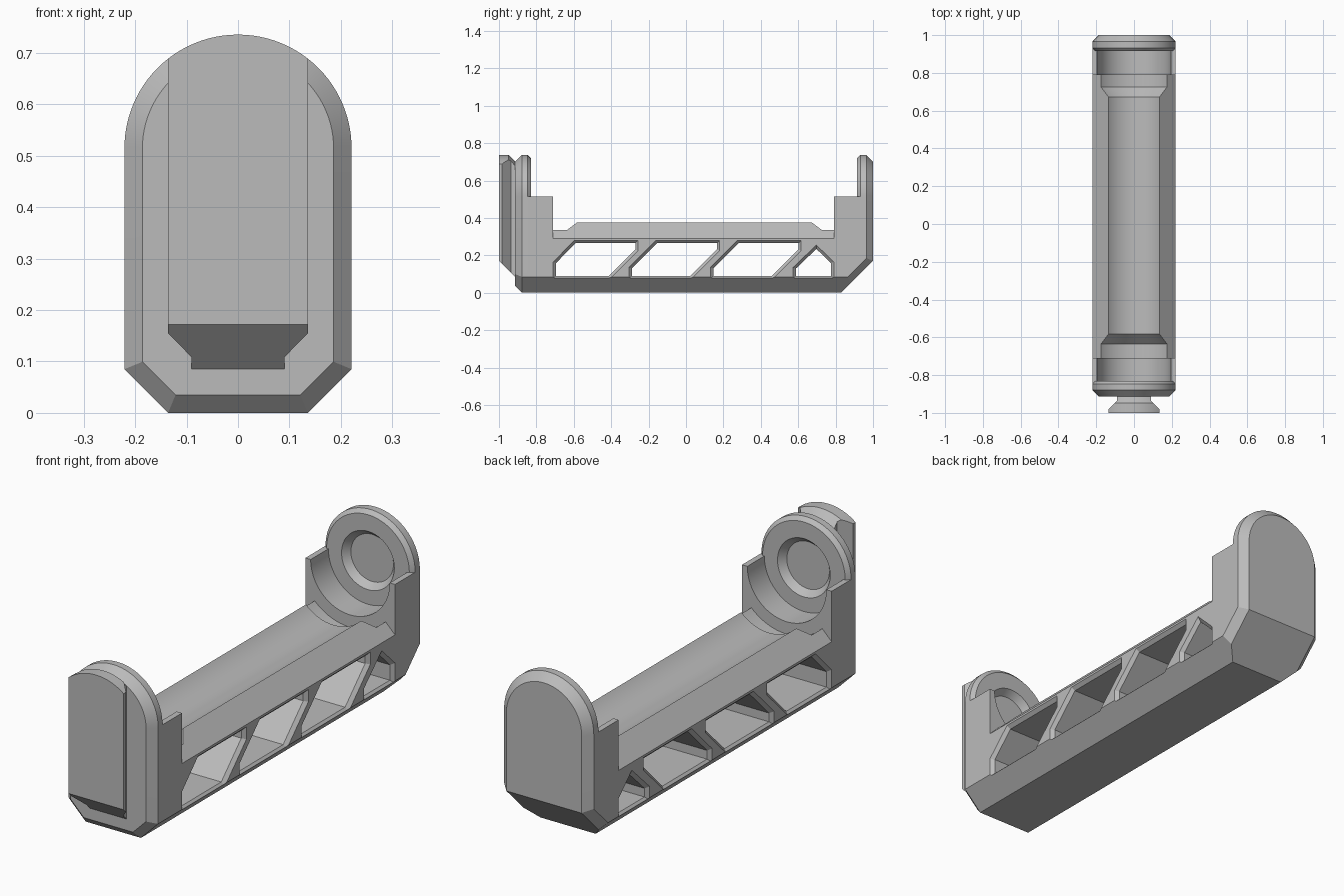
import bpy, bmesh, math
from mathutils import Vector

if "Cube" in bpy.data.objects:
    bpy.data.objects.remove(bpy.data.objects["Cube"], do_unlink=True)

grey = bpy.data.materials.new("plain_grey")
grey.use_nodes = True
grey.diffuse_color = (0.5, 0.5, 0.5, 1)
grey.node_tree.nodes["Principled BSDF"].inputs["Base Color"].default_value = (0.5, 0.5, 0.5, 1)

R, AXIS_Z, FLOOR, FOOT = 0.221, 0.515, 0.085, 0.136


def arc(radius, z, start, end, n):
    angles = [math.radians(start + (end - start) * i / n) for i in range(n + 1)]
    return [(radius * math.cos(a), z + radius * math.sin(a)) for a in angles]


def inset(outline, d):
    """Offset a counter-clockwise outline inwards by d with mitred corners."""
    result = []
    for i, p in enumerate(outline):
        p = Vector(p)
        a = (p - Vector(outline[i - 1])).normalized()
        b = (Vector(outline[(i + 1) % len(outline)]) - p).normalized()
        na, nb = Vector((-a.y, a.x)), Vector((-b.y, b.x))
        result.append(p + (na + nb) * d / (1 + na.dot(nb)))
    return result


def loft(name, outline, stations, axis="y", cuts=()):
    """Solid through inset copies of an outline, trimmed by planes (point, normal)."""
    place = {"x": lambda s, a, b: (s, a, b),
             "y": lambda s, a, b: (a, s, b),
             "z": lambda s, a, b: (a, b, s)}[axis]
    bm = bmesh.new()
    rings = [[bm.verts.new(place(s, *p)) for p in inset(outline, d)] for s, d in stations]
    n = len(outline)
    for r, q in zip(rings, rings[1:]):
        for i in range(n):
            j = (i + 1) % n
            bm.faces.new((r[i], r[j], q[j], q[i]))
    bm.faces.new(rings[0])
    bm.faces.new(rings[-1])
    for co, no in cuts:
        bmesh.ops.bisect_plane(bm, geom=bm.verts[:] + bm.edges[:] + bm.faces[:],
                               plane_co=co, plane_no=no, clear_outer=True)
        bmesh.ops.holes_fill(bm, edges=[e for e in bm.edges if e.is_boundary], sides=0)
    bmesh.ops.recalc_face_normals(bm, faces=bm.faces[:])
    mesh = bpy.data.meshes.new(name)
    bm.to_mesh(mesh)
    bm.free()
    mesh.materials.append(grey)
    obj = bpy.data.objects.new(name, mesh)
    bpy.context.collection.objects.link(obj)
    return obj


def boolean(obj, cutter, operation="DIFFERENCE"):
    mod = obj.modifiers.new("cut", "BOOLEAN")
    mod.operation, mod.solver, mod.object = operation, "EXACT", cutter
    bpy.context.view_layer.objects.active = obj
    bpy.ops.object.modifier_apply(modifier=mod.name)
    bpy.data.objects.remove(cutter, do_unlink=True)


# Outlines seen along the length
foot = [(-FOOT, 0), (FOOT, 0), (R, FLOOR)]
arch = foot + arc(R, AXIS_Z, 0, 180, 48) + [(-R, FLOOR)]
trunk = foot + [(R, AXIS_Z), (-R, AXIS_Z), (-R, FLOOR)]

# Sloped lower rear corner with chamfered sides
s = math.sqrt(0.5)
rear_cuts = [((0, 0.83, 0), (0, s, -s))]
for side in (1, -1):
    rear_cuts.append(((side * R, 0.78, 0), (side, s, -s)))

# End plates with round recesses on their inner faces
front_plate = loft("front_end_plate", arch,
                   [(-0.913, 0.035), (-0.878, 0), (-0.847, 0), (-0.83, 0.017)])
rear_plate = loft("rear_end_plate", arch,
                  [(0.915, 0.017), (0.932, 0), (0.965, 0), (1.0, 0.035)], cuts=rear_cuts)
for plate, face, inward in ((front_plate, -0.83, 1), (rear_plate, 0.915, -1)):
    disc = arc(0.13, AXIS_Z, 0, 360, 64)[:-1]
    boolean(plate, loft("recess_cutter", disc,
                        [(face - inward * 0.03, 0.025), (face, 0), (face + inward * 0.03, -0.025)]))

# Body: tray and arms in one block
body = loft("tray_body", trunk, [(-0.847, 0), (0.932, 0)], cuts=rear_cuts)

# Clear the space above the tray, leaving sloped shoulders
ridge = FLOOR + 0.426
boolean(body, loft("tray_cutter",
                   [(0, ridge), (0.4, ridge - 0.4), (0.4, 1), (-0.4, 1), (-0.4, ridge - 0.4)],
                   [(-0.71, 0), (0.79, 0)]))

# Round channel, with wider relief grooves beside the arms
BORE, RELIEF = 0.055, 0.0
channel = [(-0.95, BORE), (-0.71, BORE), (-0.71, RELIEF), (-0.635, RELIEF), (-0.583, BORE),
           (0.673, BORE), (0.725, RELIEF), (0.79, RELIEF), (0.79, BORE), (1.05, BORE)]
boolean(body, loft("channel_cutter", arc(0.25, AXIS_Z, 0, 360, 96)[:-1], channel))

# Side windows running right through, with flared rims
LOW, HIGH, PITCH = 0.075, 0.28, 0.436
slanted = [(-0.305, LOW), (0.03, LOW), (0.18, 0.225), (0.18, HIGH), (-0.16, HIGH), (-0.305, 0.135)]
first = [(y - PITCH, z) for y, z in slanted]
first[0], first[-1] = (-0.71, LOW), (-0.71, 0.165)
last = [(0.572, LOW), (0.79, LOW), (0.79, 0.165), (0.697, 0.255), (0.572, 0.135)]
windows = [first, slanted, [(y + PITCH, z) for y, z in slanted], last]
for outline in windows:
    boolean(body, loft("window_cutter", outline,
                       [(-R - 0.01, -0.01), (0.015 - R, 0.015), (R - 0.015, 0.015), (R + 0.01, -0.01)],
                       axis="x"))

# Dovetail rail on the front
rail = loft("front_rail", arch, [(-1.0, 0), (-0.948, 0), (-0.908, 0.04)],
            cuts=[((0, -0.828, 0), (0, -s, -s))])
half = [(0.09, -0.85), (0.09, -0.936), (FOOT, -0.983), (FOOT, -1.1)]
plan = [(-x, y) for x, y in half] + half[::-1]
boolean(rail, loft("rail_cutter", plan, [(-0.1, 0), (1, 0)], axis="z"), "INTERSECT")

# Smooth the curved faces, keep the edges crisp
bpy.ops.object.select_all(action="DESELECT")
for obj in (front_plate, rear_plate, body, rail):
    obj.select_set(True)
bpy.context.view_layer.objects.active = body
bpy.ops.object.shade_smooth_by_angle(angle=math.radians(20))
